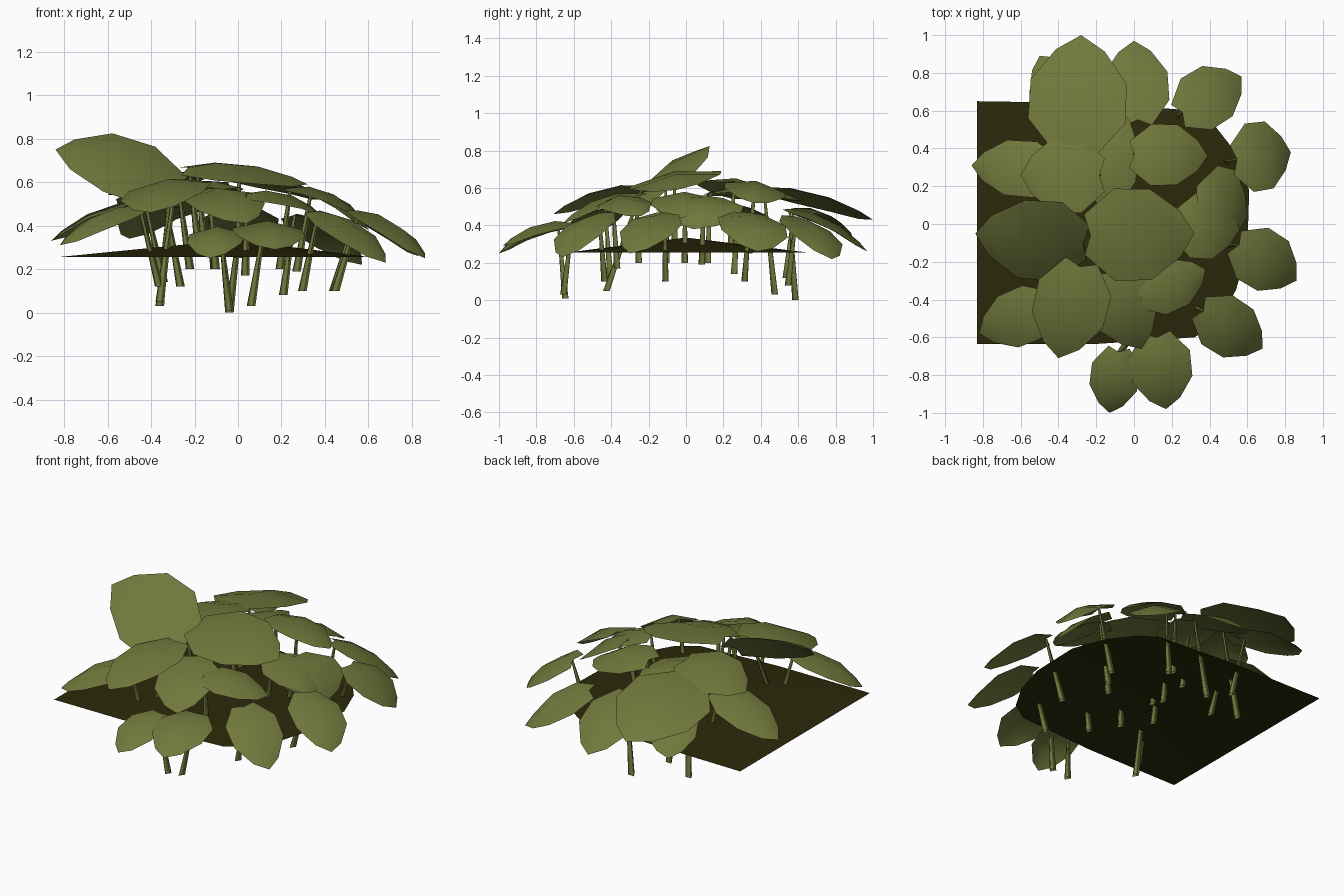
import bpy, bmesh, math
from mathutils import Vector

if "Cube" in bpy.data.objects:
    bpy.data.objects.remove(bpy.data.objects["Cube"])


def material(name, rgb):
    m = bpy.data.materials.new(name)
    m.diffuse_color = (*rgb, 1)
    m.use_nodes = True
    m.node_tree.nodes["Principled BSDF"].inputs["Base Color"].default_value = m.diffuse_color
    return m


leaf_green = material("olive leaf", (0.165, 0.188, 0.045))
shade_brown = material("dark undergrowth", (0.024, 0.022, 0.003))


def make_object(name, bm, mat, smooth=True):
    mesh = bpy.data.meshes.new(name)
    bm.to_mesh(mesh)
    bm.free()
    mesh.materials.append(mat)
    for p in mesh.polygons:
        p.use_smooth = smooth
    ob = bpy.data.objects.new(name, mesh)
    bpy.context.collection.objects.link(ob)
    return ob


# Leaf outline: position along the rib, half width, height of rib, height of edge
OUTLINE = [(0.0, 0.21, 0.0, -0.02), (0.27, 0.48, 0.04, 0.0),
           (0.6, 0.47, 0.05, 0.01), (0.87, 0.24, 0.025, 0.0)]


def add_leaf(i, base, tip, width, roll=None):
    base, tip = Vector(base), Vector(tip)
    axis = tip - base
    side = Vector((-axis.y, axis.x, 0)).normalized()
    mid = (base + tip) / 2
    # sides follow the slope of the domed canopy unless a roll is given
    side.z = -0.45 * (side.x * mid.x + side.y * mid.y) if roll is None else roll
    up = axis.cross(side).normalized()
    bm = bmesh.new()
    rows = []
    for t, w, h, e in OUTLINE:
        c = base + axis * t
        rows.append([bm.verts.new(c + side * w * width + up * e),
                     bm.verts.new(base + axis * max(t, 0.05) + up * h),
                     bm.verts.new(c - side * w * width + up * e)])
    for a, b in zip(rows, rows[1:]):
        for k in (0, 1):
            bm.faces.new((a[k], a[k + 1], b[k + 1], b[k]))
    end = bm.verts.new(tip)
    for k in (0, 1):
        bm.faces.new((rows[-1][k], rows[-1][k + 1], end))
    bm.normal_update()
    if sum(f.normal.z for f in bm.faces) < 0:
        bmesh.ops.reverse_faces(bm, faces=bm.faces[:])
    make_object(f"leaf_{i:02d}", bm, leaf_green)


# Stems that start at a particular spot; the others lean in under their leaf
FEET = {1: (-.36, .48, .03), 3: (-.04, .59, 0), 8: (.06, -.65, .03),
        9: (-.04, -.64, .01), 12: (-.36, -.42, .05)}


def add_stem(i, base, tip):
    top = Vector(base).lerp(Vector(tip), 0.06)
    foot = Vector(FEET.get(i, (top.x * 0.8, top.y * 0.93, base[2] - 0.38)))
    bm = bmesh.new()
    rings = []
    for c, r in ((foot, 0.023), (top, 0.008)):
        rings.append([bm.verts.new(c + Vector((r * math.cos(a), r * math.sin(a), 0)))
                      for a in (0.5, 0.5 + math.tau / 3, 0.5 + 2 * math.tau / 3)])
    for k in range(3):
        n = (k + 1) % 3
        bm.faces.new((rings[0][k], rings[0][n], rings[1][n], rings[1][k]))
    make_object(f"stem_{i:02d}", bm, leaf_green)


# Leaves: stem end, tip, width, optional sideways slope
LEAVES = [
    # outer ring
    ((-.31, .38, .61), (-.28, 1.0, .43), .54),
    ((-.32, .56, .5), (-.5, .89, .34), .3),
    ((.02, .53, .5), (-.0, .97, .26), .36),
    ((.24, .58, .46), (.57, .78, .22), .33),
    ((.53, .34, .48), (.83, .38, .26), .38),
    ((.54, -.1, .48), (.86, -.3, .25), .33),
    ((.35, -.45, .48), (.68, -.66, .23), .32),
    ((.12, -.58, .42), (.17, -.98, .29), .34),
    ((-.08, -.66, .4), (-.13, -1.0, .25), .27),
    ((-.43, -.42, .5), (-.82, -.58, .31), .31),
    ((-.4, .28, .52), (-.86, .31, .33), .31),
    # inner canopy
    ((-.28, -.2, .62), (-.4, -.71, .46), .41),
    ((-.14, -.24, .58), (.04, -.66, .41), .36),
    ((.02, -.4, .55), (.38, -.24, .45), .28),
    ((.32, .1, .57), (.6, .04, .38), .48),
    ((.22, 0, .58), (.56, -.03, .44), .36),
    ((-.26, -.06, .67), (.32, -.05, .59), .51, .17),
    ((-.02, .37, .63), (.39, .36, .52), .34),
    ((-.16, .26, .64), (-.6, .26, .54), .42),
    ((-.14, .1, .58), (-.08, .62, .53), .28),
    # tilted upright leaf on the left
    ((-.24, -.11, .58), (-.84, -.05, .75), .44, -.65),
]
for i, spec in enumerate(LEAVES, 1):
    add_leaf(i, *spec)
    add_stem(i, spec[0], spec[1])

# Dark undergrowth sheet: square on the left, rounded on the right, slightly peaked
RIM = [(-.83, .65), (-.83, -.635), (-.2, -.635), (.32, -.6), (.44, -.52), (.54, -.35), (.6, -.14),
       (.61, .18), (.53, .39), (.42, .53), (.32, .6), (-.2, .64)]
bm = bmesh.new()
peak = bm.verts.new((-.02, 0, .335))
rim = [bm.verts.new((x, y, .255)) for x, y in RIM]
for k in range(len(rim)):
    bm.faces.new((peak, rim[k], rim[(k + 1) % len(rim)]))
make_object("undergrowth_sheet", bm, shade_brown)
